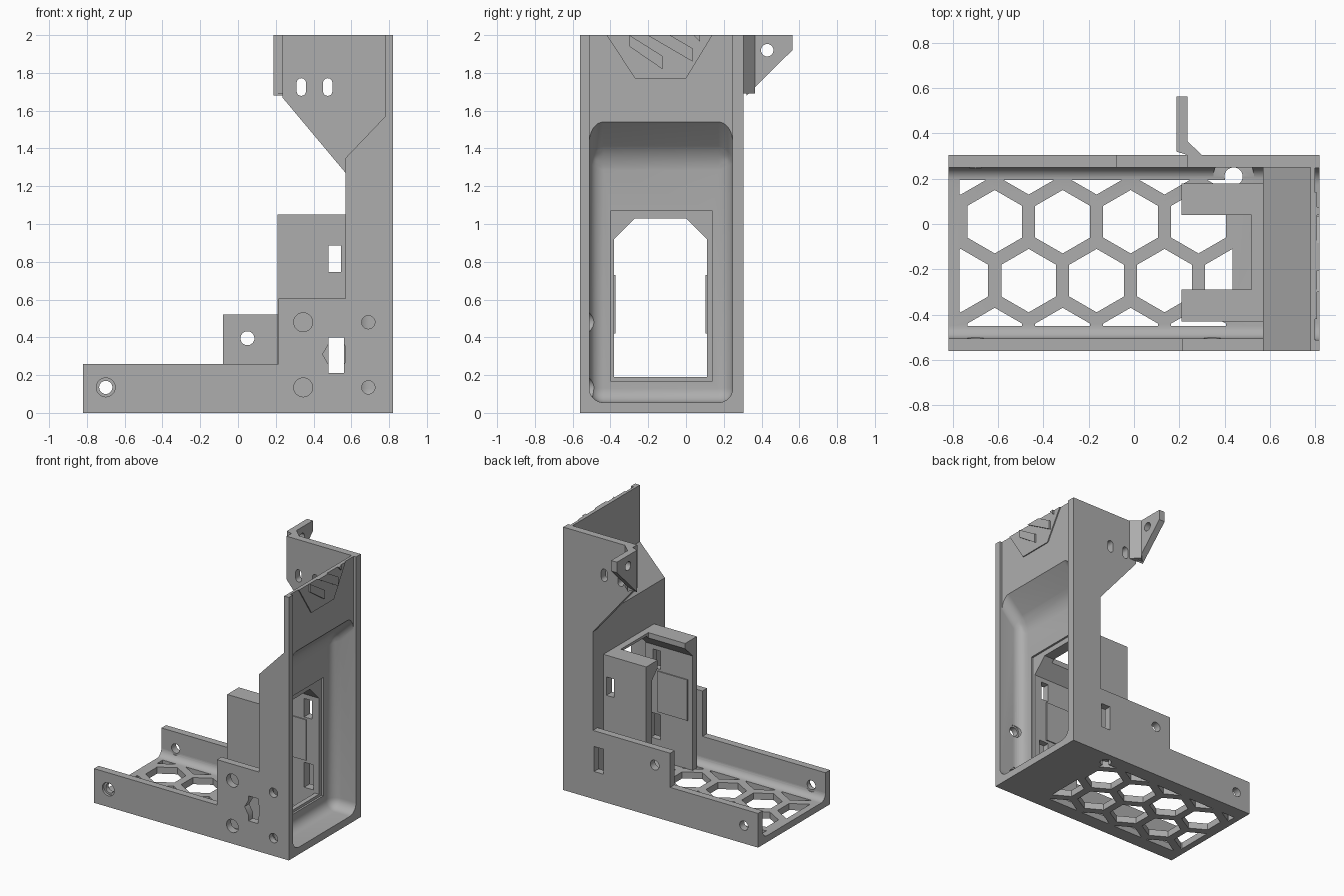
import bpy, bmesh, math

if "Cube" in bpy.data.objects:
    bpy.data.objects.remove(bpy.data.objects["Cube"], do_unlink=True)

grey = bpy.data.materials.new("plain_grey")
grey.use_nodes = True
grey.diffuse_color = (0.42, 0.42, 0.42, 1)
grey.node_tree.nodes["Principled BSDF"].inputs["Base Color"].default_value = (0.42, 0.42, 0.42, 1)
parts = []


def prism(name, pts, axis, lo, hi, keep=True):
    """Extrude a 2D outline along an axis."""
    place = {"x": lambda a, b, t: (t, a, b),
             "y": lambda a, b, t: (a, t, b),
             "z": lambda a, b, t: (a, b, t)}[axis]
    bm = bmesh.new()
    rings = [[bm.verts.new(place(a, b, t)) for a, b in pts] for t in (lo, hi)]
    bm.faces.new(rings[0])
    bm.faces.new(rings[1])
    n = len(pts)
    for i in range(n):
        j = (i + 1) % n
        bm.faces.new((rings[0][i], rings[0][j], rings[1][j], rings[1][i]))
    bmesh.ops.recalc_face_normals(bm, faces=bm.faces)
    mesh = bpy.data.meshes.new(name)
    bm.to_mesh(mesh)
    bm.free()
    mesh.materials.append(grey)
    ob = bpy.data.objects.new(name, mesh)
    bpy.context.collection.objects.link(ob)
    if keep:
        parts.append(ob)
    else:
        ob.hide_render = True
    return ob


def rect(a0, b0, a1, b1):
    return [(a0, b0), (a1, b0), (a1, b1), (a0, b1)]


def ngon(a, b, r, n=32, turn=0.0):
    return [(a + r * math.cos(turn + math.tau * i / n),
             b + r * math.sin(turn + math.tau * i / n)) for i in range(n)]


def slot(a, b, r, h):
    arc = [math.pi * i / 8 for i in range(9)]
    return ([(a + r * math.cos(t), b + h + r * math.sin(t)) for t in arc] +
            [(a - r * math.cos(t), b - h - r * math.sin(t)) for t in arc])


def boolean(ob, cutter, mode="DIFFERENCE"):
    mod = ob.modifiers.new("cut", "BOOLEAN")
    mod.operation, mod.object, mod.solver = mode, cutter, "EXACT"
    deps = bpy.context.evaluated_depsgraph_get()
    mesh = bpy.data.meshes.new_from_object(ob.evaluated_get(deps))
    ob.modifiers.clear()
    ob.data = mesh


def cut(obs, pts, axis, lo, hi):
    tool = prism("cutter", pts, axis, lo, hi, keep=False)
    for ob in obs:
        boolean(ob, tool)
    bpy.data.objects.remove(tool, do_unlink=True)


# Floor tray with rounded inner corners
quarter = [math.pi / 2 * i / 8 for i in range(9)]
R = 0.055
outline = [(-0.505, 0), (0.25, 0)]
outline += [(0.195 + R * math.cos(t), 0.105 - R * math.sin(t)) for t in quarter]
outline += [(-0.45 - R * math.sin(t), 0.105 - R * math.cos(t)) for t in quarter]
tray = prism("floor_tray", outline, "x", -0.82, 0.57)

# Honeycomb openings, trimmed to a rectangle
trim = prism("trim", rect(-0.77, -0.45, 0.435, 0.195), "z", -0.1, 0.3, keep=False)
for row in range(4):
    for col in range(5):
        x = -0.765 + 0.3 * col + (0.15 if row % 2 else 0)
        if x > 0.5:
            continue
        cell = prism("cell", ngon(x, 0.27 - 0.26 * row, 0.14, 6, math.pi / 2), "z", -0.05, 0.2, keep=False)
        boolean(cell, trim, "INTERSECT")
        boolean(tray, cell)
        bpy.data.objects.remove(cell, do_unlink=True)
bpy.data.objects.remove(trim, do_unlink=True)
cut([tray], ngon(0.44, 0.21, 0.04), "z", -0.1, 0.3)
cut([tray], ngon(0.44, 0.21, 0.09), "z", 0.052, 0.3)
for x in (-0.70, 0.345):
    cut([tray], ngon(x, 0.135, 0.05), "y", -0.52, -0.4)
cut([tray], ngon(-0.70, 0.135, 0.05), "y", 0.15, 0.27)

# Stepped front and back walls
front = prism("front_wall", [(-0.82, 0), (0.57, 0), (0.57, 0.605), (0.215, 0.605),
                             (0.215, 0.26), (-0.82, 0.26)], "y", -0.56, -0.505)
back = prism("back_wall", [(-0.82, 0), (0.57, 0), (0.57, 0.52), (-0.08, 0.52),
                           (-0.08, 0.26), (-0.82, 0.26)], "y", 0.25, 0.305)
upper = prism("upper_back_plate", [(0.57, 1.27), (0.57, 1.35), (0.78, 1.57), (0.78, 2),
                                   (0.235, 2), (0.235, 1.67)], "y", 0.25, 0.305)
cut([front, back], ngon(-0.70, 0.135, 0.035), "y", -1, 1)
cut([front], ngon(-0.70, 0.135, 0.05), "y", -0.6, -0.54)
for z in (0.135, 0.48):
    cut([front], ngon(0.345, z, 0.05), "y", -1, 0)
cut([back], ngon(0.05, 0.395, 0.037), "y", 0, 1)
cut([front], ngon(0.52, 0.31, 0.072, 6), "y", -1, 0)
for x in (0.335, 0.475):
    cut([upper], slot(x, 1.725, 0.025, 0.022), "y", 0, 1)

# Side column with a hollow, filleted outer recess
column = prism("side_column", [(0.57, 0), (0.82, 0), (0.82, 2), (0.78, 2),
                               (0.78, 1.57), (0.57, 1.35)], "y", -0.56, 0.305)
hollow = prism("hollow", [(0.62, 0.055), (0.95, 0.055), (0.95, 1.69), (0.62, 1.36)],
               "y", -0.512, 0.247, keep=False)
bm = bmesh.new()
bm.from_mesh(hollow.data)
soft = [e for e in bm.edges if min(v.co.x for v in e.verts) < 0.9]
bmesh.ops.bevel(bm, geom=soft, offset=0.075, offset_type="OFFSET", segments=8,
                profile=0.5, affect="EDGES")
bm.to_mesh(hollow.data)
bm.free()
boolean(column, hollow)
bpy.data.objects.remove(hollow, do_unlink=True)
cut([column], rect(-0.512, 1.45, 0.247, 2.1), "x", 0.80, 0.9)
for z in (0.135, 0.48):
    cut([column], ngon(0.69, z, 0.035), "y", -0.7, -0.4)
    cut([column], ngon(0.69, z, 0.05), "y", -0.515, -0.4)

# Column window with a shallow frame
window = [(-0.38, 0.19), (0.11, 0.19), (0.11, 0.92), (0.0, 1.03), (-0.27, 1.03), (-0.38, 0.92)]
cut([column], rect(-0.40, 0.17, 0.14, 1.07), "x", 0.605, 0.75)
cut([column], window, "x", 0.4, 0.75)

# Inner cradle with lipped arms
cradle = prism("inner_cradle", rect(-0.43, 0.05, 0.178, 1.05), "x", 0.21, 0.57)
cut([cradle], [(-0.38, 0), (0.11, 0)] + window[2:], "x", 0, 1)
cut([cradle], rect(0, -0.29, 0.52, 0.04), "z", 0.8, 1.2)
cut([cradle], rect(0.48, 0.745, 0.545, 0.885), "y", -1, 1)
cut([front, back, cradle], rect(0.48, 0.21, 0.56, 0.40), "y", -1, 1)
for side, y in (("front", -0.38), ("back", 0.102)):
    prism(side + "_cradle_pad", rect(0.25, 0.42, 0.50, 0.73), "y", y, y + 0.008)

# Raised badge plate and slats on the upper column
prism("slat_plate", [(-0.42, 2), (-0.27, 1.77), (0, 1.77), (0.14, 2)], "x", 0.80, 0.808)
for i, pts in enumerate(([(-0.30, 2), (-0.30, 1.94), (-0.125, 1.82), (-0.125, 1.89)],
                         [(-0.205, 2), (0.035, 1.86), (0.035, 1.93), (-0.085, 2)],
                         [(0.04, 2), (0.075, 1.965), (0.075, 2)])):
    prism("slat_%d" % (i + 1), pts, "x", 0.808, 0.82)

# Rear mounting tab and its gusset
tab = prism("mounting_tab", [(0.32, 1.68), (0.563, 1.92), (0.563, 2), (0.32, 2)], "x", 0.187, 0.236)
cut([tab], ngon(0.43, 1.92, 0.033), "x", 0, 1)
prism("tab_gusset", [(0.187, 0.32), (0.235, 0.305), (0.30, 0.305), (0.236, 0.365)], "z", 1.69, 2)

# Smooth the round surfaces and keep hard edges crisp
bpy.ops.object.select_all(action="DESELECT")
for ob in parts:
    ob.select_set(True)
bpy.context.view_layer.objects.active = parts[0]
bpy.ops.object.shade_smooth_by_angle(angle=math.radians(30))
